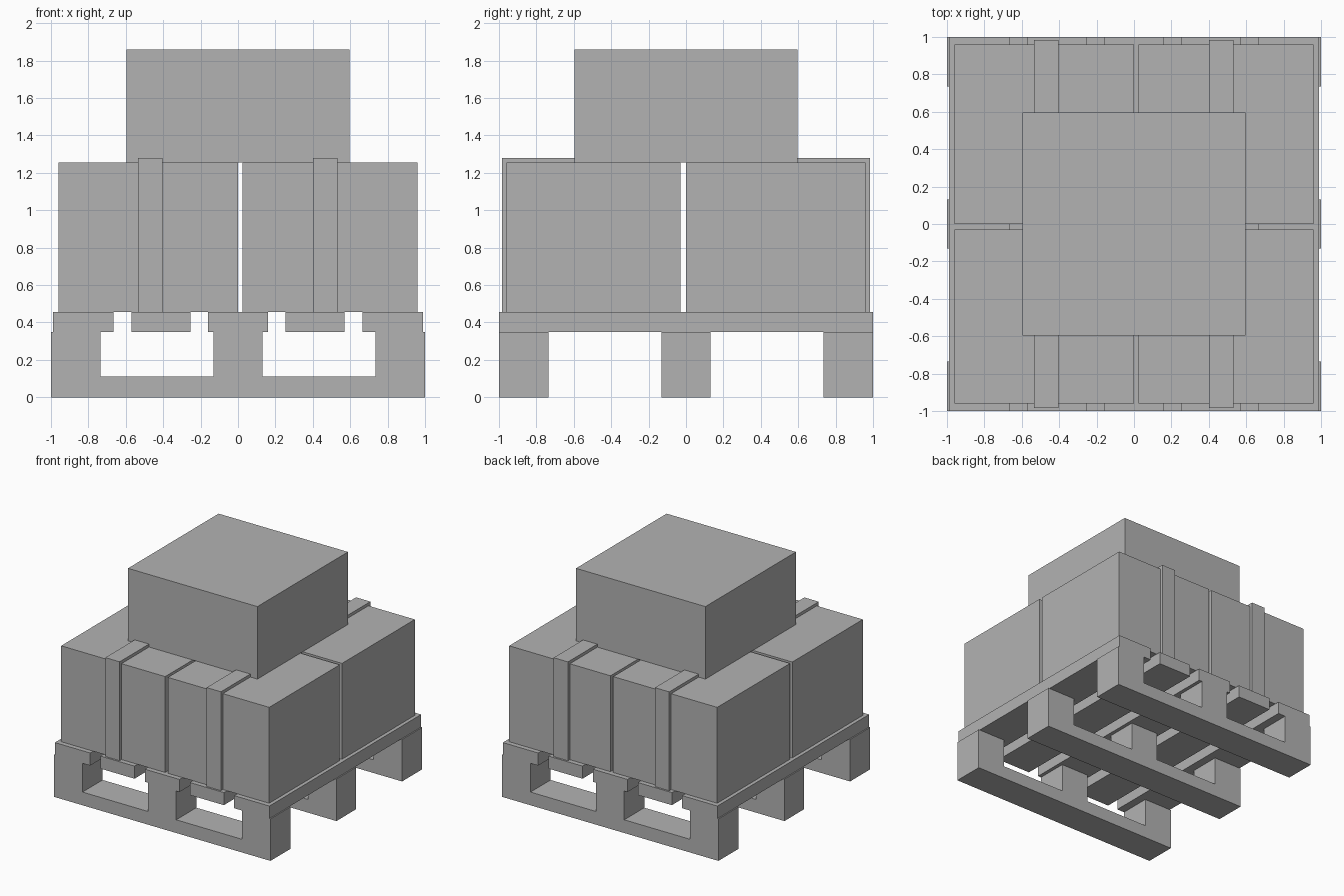
import bpy
import bmesh
from mathutils import Vector

old = bpy.data.objects.get("Cube")
if old:
    bpy.data.objects.remove(old, do_unlink=True)

grey = bpy.data.materials.new("plain grey")
grey.use_nodes = True
grey.diffuse_color = (0.45, 0.45, 0.45, 1)
grey.node_tree.nodes["Principled BSDF"].inputs["Base Color"].default_value = grey.diffuse_color


def prism(name, profile, axis, start, end):
    """Extrude a (horizontal, z) profile along the x or y axis."""
    bm = bmesh.new()
    if axis == "x":
        points = [Vector((start, h, z)) for h, z in profile]
        shift = Vector((end - start, 0, 0))
    else:
        points = [Vector((h, start, z)) for h, z in profile]
        shift = Vector((0, end - start, 0))
    face = bm.faces.new([bm.verts.new(p) for p in points])
    grown = bmesh.ops.extrude_face_region(bm, geom=[face])["geom"]
    moved = [v for v in grown if isinstance(v, bmesh.types.BMVert)]
    bmesh.ops.translate(bm, verts=moved, vec=shift)
    # the starting cap stays as the closing end of the prism
    if not face.is_valid or len(bm.faces) < len(profile) + 2:
        bm.faces.new([v for v in bm.verts if v not in moved])
    bmesh.ops.recalc_face_normals(bm, faces=bm.faces)
    mesh = bpy.data.meshes.new(name)
    bm.to_mesh(mesh)
    bm.free()
    mesh.materials.append(grey)
    obj = bpy.data.objects.new(name, mesh)
    bpy.context.collection.objects.link(obj)
    return obj


def box(name, x, y, z):
    return prism(name, [(x[0], z[0]), (x[1], z[0]), (x[1], z[1]), (x[0], z[1])], "y", *y)


BLOCK_TOP, DECK, CRATE_TOP = 0.35, 0.455, 1.255

# Pallet runners: bottom board with three upright blocks in one profile
right_half = [(1, 0), (1, BLOCK_TOP), (0.735, BLOCK_TOP), (0.735, 0.11),
              (0.13, 0.11), (0.13, BLOCK_TOP)]
runner = right_half + [(-x, z) for x, z in reversed(right_half)]
for place, y in (("front", (-1, -0.735)), ("middle", (-0.13, 0.13)), ("back", (0.735, 1))):
    prism(place + "_runner", runner, "y", *y)

# Pallet deck boards
for i, x in enumerate([(-0.99, -0.665), (-0.57, -0.255), (-0.16, 0.16),
                       (0.255, 0.57), (0.665, 0.99)]):
    box(f"deck_board_{i + 1}", x, (-1, 1), (BLOCK_TOP, DECK))

# Four lower crates with narrow gaps between them
for side, x in (("right", (-0.96, 0)), ("left", (0.025, 0.96))):
    for place, y in (("front", (-0.96, -0.03)), ("back", (0, 0.96))):
        box(f"{place}_{side}_crate", x, y, (DECK, CRATE_TOP))

# Upper crate
box("top_crate", (-0.597, 0.597), (-0.597, 0.597), (CRATE_TOP, 1.86))

# Straps over the lower crates
outer, inner, strap_top = 0.985, 0.96, 1.28
strap = [(-outer, DECK), (-outer, strap_top), (outer, strap_top), (outer, DECK),
         (inner, DECK), (inner, CRATE_TOP), (-inner, CRATE_TOP), (-inner, DECK)]
for side, x in (("right", (-0.535, -0.403)), ("left", (0.4, 0.532))):
    prism(side + "_strap", strap, "x", *x)
